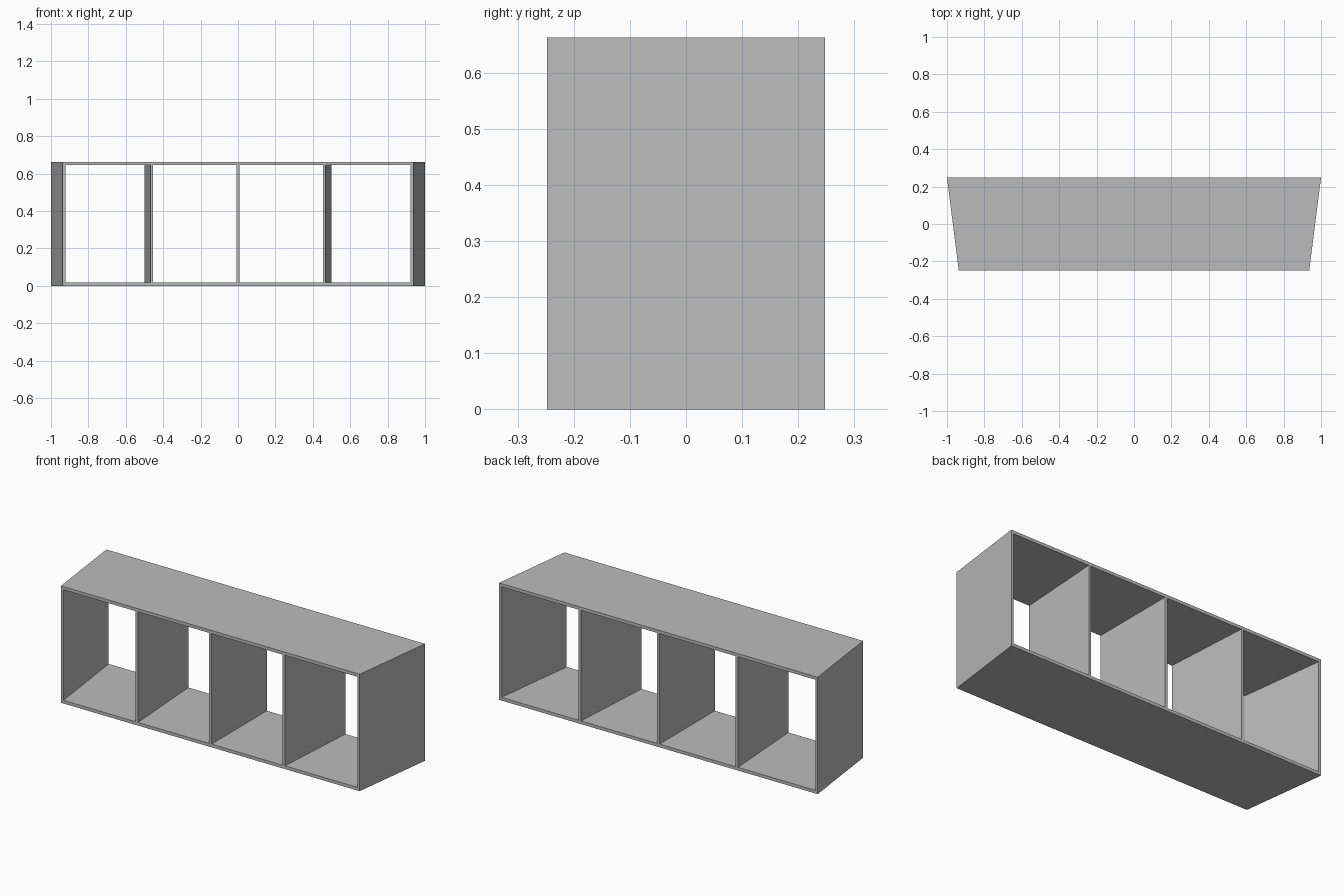
import bpy
import bmesh

cube = bpy.data.objects.get("Cube")
if cube:
    bpy.data.objects.remove(cube, do_unlink=True)

HEIGHT, HALF_DEPTH = 0.663, 0.248
FRONT, BACK = 0.937, 1.0      # half widths at the front and back edges
BOARD, PANEL = 0.018, 0.015   # thickness of level boards and upright panels

grey = bpy.data.materials.new("plain grey")
grey.use_nodes = True
colour = (0.5, 0.5, 0.5, 1)
grey.diffuse_color = colour
grey.node_tree.nodes["Principled BSDF"].inputs["Base Color"].default_value = colour


def slab(name, front, back, bottom, top):
    """Prism over a plan given by its x range at the front and at the back."""
    plan = [(front[0], -HALF_DEPTH), (front[1], -HALF_DEPTH),
            (back[1], HALF_DEPTH), (back[0], HALF_DEPTH)]
    bm = bmesh.new()
    base = bm.faces.new([bm.verts.new((x, y, bottom)) for x, y in plan])
    grown = bmesh.ops.extrude_face_region(bm, geom=[base], use_keep_orig=True)
    verts = [g for g in grown["geom"] if isinstance(g, bmesh.types.BMVert)]
    bmesh.ops.translate(bm, verts=verts, vec=(0, 0, top - bottom))
    bmesh.ops.recalc_face_normals(bm, faces=bm.faces)
    mesh = bpy.data.meshes.new(name)
    bm.to_mesh(mesh)
    bm.free()
    mesh.materials.append(grey)
    obj = bpy.data.objects.new(name, mesh)
    bpy.context.collection.objects.link(obj)


# Tapered top and bottom boards, fitted between the side panels
f, b = FRONT - PANEL, BACK - PANEL
slab("bottom_board", (-f, f), (-b, b), 0, BOARD)
slab("top_board", (-f, f), (-b, b), HEIGHT - BOARD, HEIGHT)

# Slanted side panels and the dividers halfway to each side
for side, sign in (("left", 1), ("right", -1)):
    slab(side + "_side_panel",
         sorted((sign * f, sign * FRONT)), sorted((sign * b, sign * BACK)),
         0, HEIGHT)
    mid_f, mid_b = sign * f / 2, sign * b / 2
    slab(side + "_divider",
         (mid_f - PANEL / 2, mid_f + PANEL / 2),
         (mid_b - PANEL / 2, mid_b + PANEL / 2),
         BOARD, HEIGHT - BOARD)

# Straight middle divider
half = (-PANEL / 2, PANEL / 2)
slab("middle_divider", half, half, BOARD, HEIGHT - BOARD)
